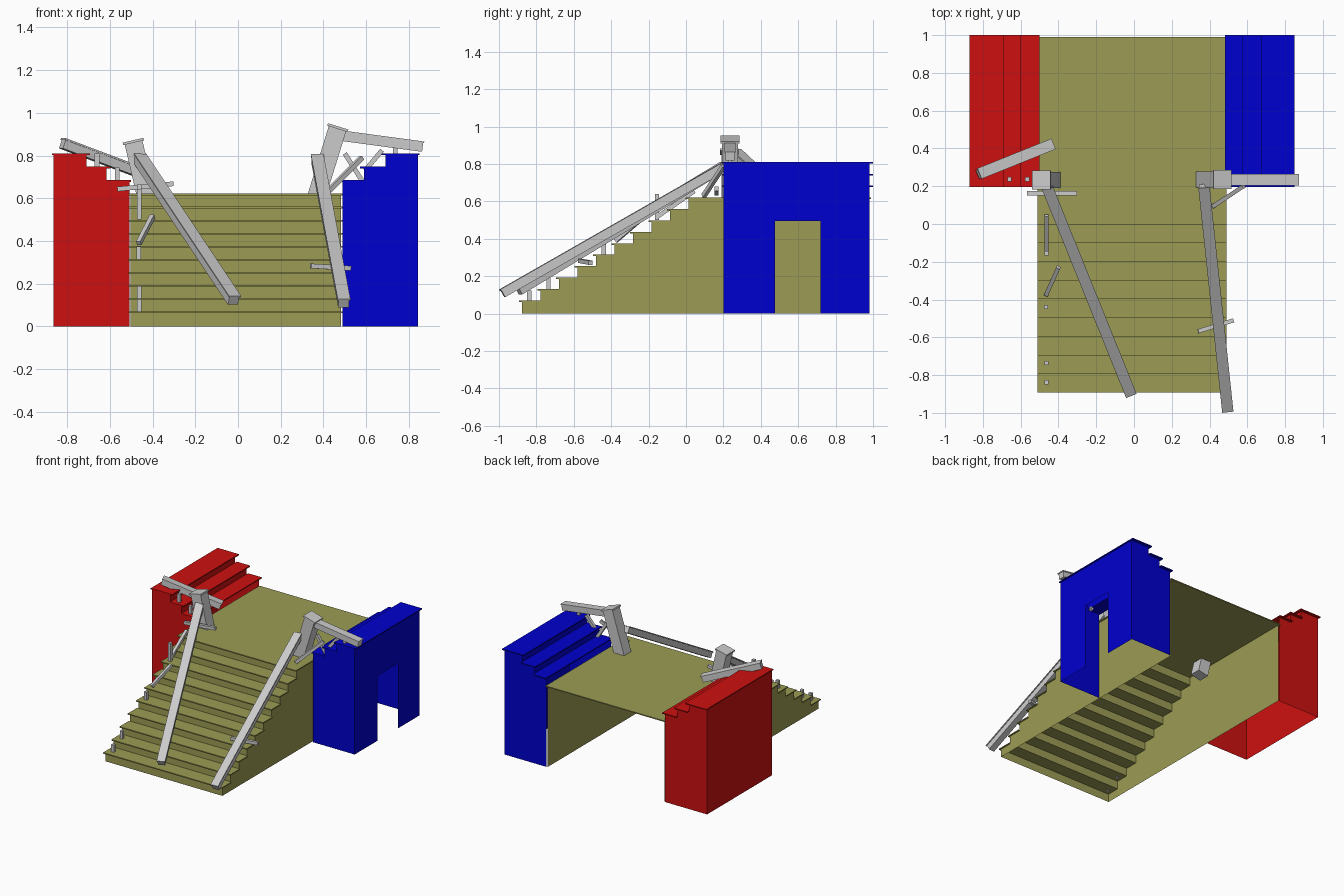
import bpy, bmesh
from mathutils import Vector, Matrix

if "Cube" in bpy.data.objects:
    bpy.data.objects.remove(bpy.data.objects["Cube"])


def material(name, col):
    m = bpy.data.materials.new(name)
    m.diffuse_color = (*col, 1)
    m.use_nodes = True
    m.node_tree.nodes["Principled BSDF"].inputs["Base Color"].default_value = m.diffuse_color
    return m


OLIVE = material("olive", (0.33, 0.33, 0.09))
RED = material("red", (0.62, 0.005, 0.005))
BLUE = material("blue", (0.0, 0.0, 0.62))


def finish(bm, name, mat=None):
    me = bpy.data.meshes.new(name)
    bm.to_mesh(me)
    bm.free()
    ob = bpy.data.objects.new(name, me)
    bpy.context.collection.objects.link(ob)
    if mat:
        me.materials.append(mat)
    return ob


def face(bm, pts):
    bm.faces.new([bm.verts.new(p) for p in pts])


def box(bm, lo, hi):
    lo, hi = Vector(lo), Vector(hi)
    m = Matrix.Translation((lo + hi) / 2) @ Matrix.Diagonal((*(hi - lo), 1))
    bmesh.ops.create_cube(bm, size=1, matrix=m)


def bar(bm, a, b, w, h, lift=0.0, over=0.0, side=None):
    """Rectangular bar from a to b, w wide and h thick."""
    a, b = Vector(a), Vector(b)
    d = (b - a).normalized()
    s = Vector(side) if side else d.cross(Vector((0, 0, 1)))
    if s.length < 1e-3:
        s = Vector((1, 0, 0))
    s.normalize()
    n = s.cross(d).normalized()
    rot = Matrix((s, d, n)).transposed().to_4x4()
    m = (Matrix.Translation((a + b) / 2 + n * lift) @ rot
         @ Matrix.Diagonal((w, (b - a).length + over, h, 1)))
    bmesh.ops.create_cube(bm, size=1, matrix=m)


# Main staircase: hollow body with stepped side walls
Y0, PITCH, Z0, RISE, N, NOSE, T = -0.893, 0.099, 0.070, 0.0613, 10, 0.016, 0.008
prof = [(Y0 + NOSE, 0)]
for i in range(N):
    y, z = Y0 + NOSE + i * PITCH, Z0 + i * RISE - T / 2
    prof += [(y, z), (y + PITCH if i < N - 1 else 0.98, z)]
bm = bmesh.new()
XL, XR = -0.503, 0.482
for x in (XL, XR):
    face(bm, [(x, y, z) for y, z in prof] + [(x, 0.98, 0)])
for (ya, za), (yb, zb) in zip(prof, prof[1:]):
    face(bm, [(XL, ya, za), (XR, ya, za), (XR, yb, zb), (XL, yb, zb)])
finish(bm, "stair_body", OLIVE)

# Overhanging treads and the landing
bm = bmesh.new()
for i in range(N):
    y, z = Y0 + i * PITCH, Z0 + i * RISE
    box(bm, (-0.512, y, z - T), (0.49, y + PITCH + NOSE if i < N - 1 else 0.99, z))
finish(bm, "stair_treads", OLIVE)


# Stepped side blocks, open underneath and on the landing side
def side_block(name, mat, inner, cuts, outer, door):
    s = 1 if outer > 0 else -1
    zs = [0.685, 0.748, 0.81]
    edges = [inner] + cuts + [outer]
    prof = [(inner, 0)]
    for i, z in enumerate(zs):
        prof += [(edges[i], z - T / 2), (edges[i + 1], z - T / 2)]
    prof.append((outer, 0))
    bm = bmesh.new()
    for y in (0.2, 0.98):
        face(bm, [(x, y, z) for x, z in prof])
    for (xa, za), (xb, zb) in zip(prof[1:-2], prof[2:-1]):
        face(bm, [(xa, 0.2, za), (xa, 0.98, za), (xb, 0.98, zb), (xb, 0.2, zb)])
    wall = [(0.2, 0), (0.98, 0), (0.98, 0.806), (0.2, 0.806)]
    if door:
        wall[1:1] = [(0.475, 0), (0.475, 0.495), (0.72, 0.495), (0.72, 0)]
    face(bm, [(outer, y, z) for y, z in wall])
    for i, z in enumerate(zs):
        xa = edges[i] - s * (0.018 if i else 0.008)
        xb = edges[i + 1] + s * (0.008 if i == 2 else 0)
        box(bm, (min(xa, xb), 0.195, z - T), (max(xa, xb), 1.0, z))
    finish(bm, name, mat)


side_block("left_block", RED, -0.508, [-0.615, -0.71], -0.864, False)
side_block("right_block", BLUE, 0.49, [0.59, 0.69], 0.843, True)


# Rails: square beams with a thin wider plate on top
def rail(name, a, b, w=0.05, h=0.045):
    bm = bmesh.new()
    bar(bm, a, b, w, h)
    bar(bm, a, b, w + 0.01, 0.008, h / 2, 0.008)
    finish(bm, name)


rail("left_stair_rail", (-0.462, 0.2, 0.785), (-0.02, -0.895, 0.122))
rail("right_stair_rail", (0.37, 0.2, 0.782), (0.495, -0.98, 0.108))
rail("left_fallen_rail", (-0.822, 0.265, 0.855), (-0.437, 0.42, 0.71))
rail("right_top_rail", (0.47, 0.235, 0.893), (0.865, 0.235, 0.84))


# Leaning newel posts with flat caps
def post(name, base, top):
    bm = bmesh.new()
    bar(bm, base, top, 0.085, 0.085, side=(0, 1, 0))
    top = Vector(top)
    d = (top - Vector(base)).normalized()
    bar(bm, top - d * 0.005, top + d * 0.007, 0.1, 0.1, side=(0, 1, 0))
    finish(bm, name)


post("left_post", (-0.405, 0.232, 0.5), (-0.49, 0.232, 0.865))
post("right_post", (0.365, 0.235, 0.6), (0.467, 0.235, 0.93))

# Broken balusters
sticks = {
    "stair_baluster": [
        ((-0.565, 0.163, 0.643), (-0.302, 0.163, 0.668)),
        ((-0.463, -0.155, 0.5), (-0.463, -0.155, 0.64)),
        ((-0.463, -0.15, 0.52), (-0.463, 0.045, 0.655)),
        ((-0.465, -0.375, 0.39), (-0.4, -0.23, 0.515)),
        ((-0.465, -0.44, 0.31), (-0.465, -0.44, 0.375)),
        ((-0.463, -0.735, 0.12), (-0.463, -0.735, 0.19)),
        ((-0.463, -0.838, 0.06), (-0.463, -0.838, 0.125)),
        ((0.34, -0.568, 0.283), (0.527, -0.51, 0.272))],
    "block_baluster": [
        ((0.42, 0.095, 0.63), (0.58, 0.2, 0.79)),
        ((0.50, 0.235, 0.81), (0.595, 0.235, 0.66)),
        ((0.595, 0.235, 0.73), (0.675, 0.235, 0.825)),
        ((0.737, 0.235, 0.8), (0.737, 0.235, 0.85)),
        ((-0.66, 0.237, 0.74), (-0.66, 0.237, 0.81)),
        ((-0.565, 0.237, 0.68), (-0.565, 0.237, 0.745))],
}
for name, group in sticks.items():
    for k, (a, b) in enumerate(group):
        bm = bmesh.new()
        bar(bm, a, b, 0.022, 0.022)
        finish(bm, f"{name}_{k + 1}")
